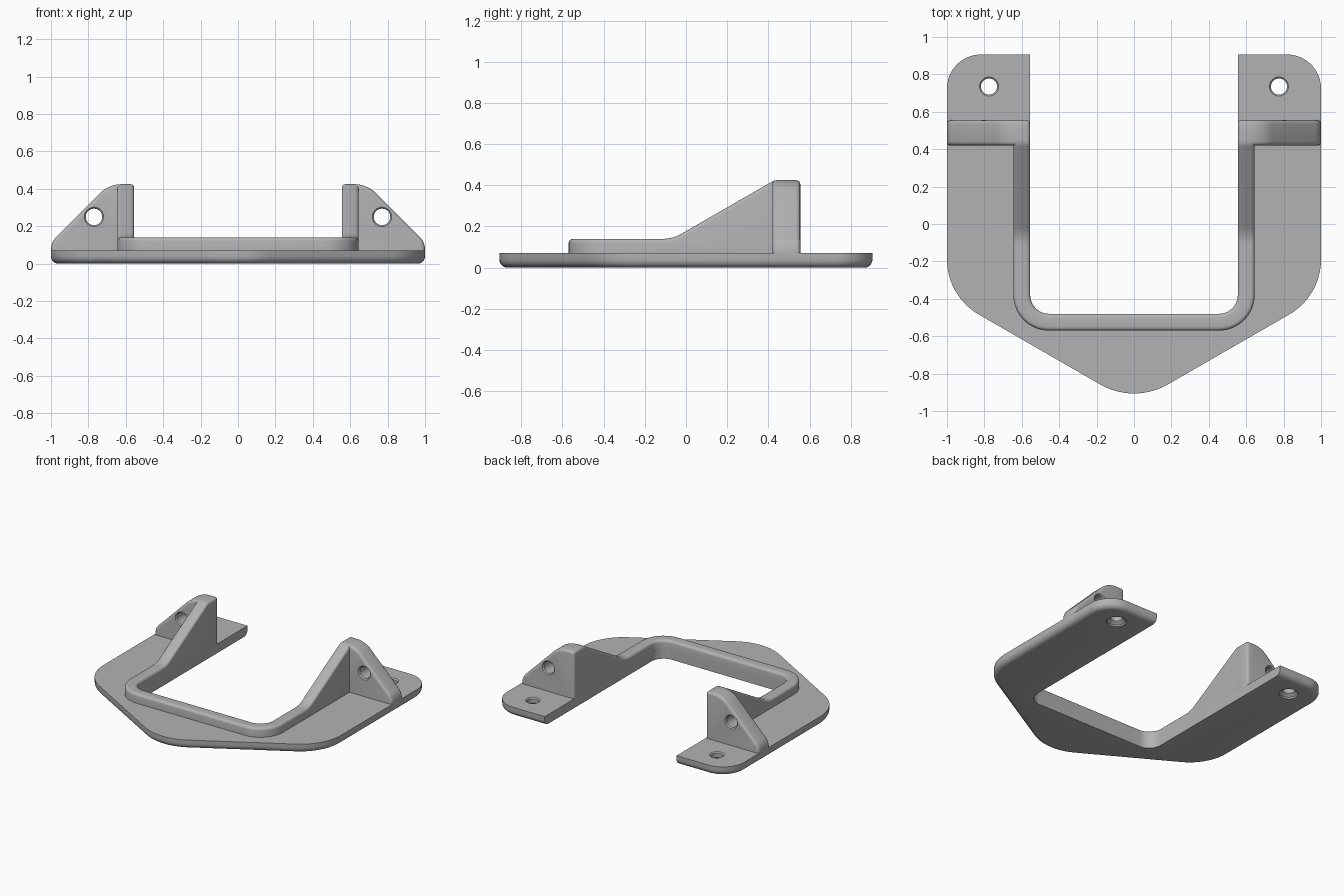
import bpy
import bmesh
import math
from mathutils import Vector, Matrix

if "Cube" in bpy.data.objects:
    bpy.data.objects.remove(bpy.data.objects["Cube"])

# Shared dimensions
PLATE = 0.07        # plate thickness
INNER = 0.555       # half width of the opening
RIM = 0.09          # rim wall thickness
LOW, HIGH = 0.14, 0.425
EDGE = 0.02         # small edge rounding

grey = bpy.data.materials.new("plain grey")
grey.use_nodes = True
grey.diffuse_color = (0.45, 0.45, 0.45, 1)
grey.node_tree.nodes["Principled BSDF"].inputs["Base Color"].default_value = grey.diffuse_color


def rounded(corners, steps=10):
    """Turn (x, y, radius) corners into a list of points with round corners."""
    out = []
    for i, (x, y, r) in enumerate(corners):
        p = Vector((x, y))
        if r == 0:
            out.append(p)
            continue
        u = (Vector(corners[i - 1][:2]) - p).normalized()
        v = (Vector(corners[(i + 1) % len(corners)][:2]) - p).normalized()
        half = u.angle(v) / 2
        centre = p + (u + v).normalized() * r / math.sin(half)
        a = p + u * r / math.tan(half) - centre
        b = p + v * r / math.tan(half) - centre
        out += [centre + a.lerp(b, k / steps).normalized() * r for k in range(steps + 1)]
    return out


def prism(points, place, depth):
    """Extrude a flat outline; place maps each 2D point to 3D."""
    bm = bmesh.new()
    face = bm.faces.new([bm.verts.new(place(p)) for p in points])
    ext = bmesh.ops.extrude_face_region(bm, geom=[face])
    moved = [g for g in ext["geom"] if isinstance(g, bmesh.types.BMVert)]
    bmesh.ops.translate(bm, verts=moved, vec=depth)
    bmesh.ops.recalc_face_normals(bm, faces=bm.faces)
    return bm


def make_object(name, bm):
    bmesh.ops.recalc_face_normals(bm, faces=bm.faces)
    mesh = bpy.data.meshes.new(name)
    bm.to_mesh(mesh)
    bm.free()
    mesh.materials.append(grey)
    obj = bpy.data.objects.new(name, mesh)
    bpy.context.collection.objects.link(obj)
    return obj


def hole_cutter(profile, places, turn):
    """Turned cutter from (radius, distance) rings, copied to each place."""
    bm = bmesh.new()
    n = 32
    for place in places:
        rings = []
        for r, d in profile:
            rings.append([bm.verts.new(Vector(place) + turn @ Vector(
                (r * math.cos(math.tau * k / n), r * math.sin(math.tau * k / n), d)))
                for k in range(n)])
        for a, b in zip(rings, rings[1:]):
            for k in range(n):
                bm.faces.new((a[k], a[(k + 1) % n], b[(k + 1) % n], b[k]))
        bm.faces.new(rings[0])
        bm.faces.new(rings[-1])
    cutter = make_object("hole_cutter", bm)
    cutter.hide_render = True
    return cutter


def cut_and_finish(obj, cutter=None, mirror=False):
    if cutter:
        mod = obj.modifiers.new("holes", "BOOLEAN")
        mod.operation = "DIFFERENCE"
        mod.solver = "EXACT"
        mod.object = cutter
    if mirror:
        obj.modifiers.new("other side", "MIRROR")
    graph = bpy.context.evaluated_depsgraph_get()
    mesh = bpy.data.meshes.new_from_object(obj.evaluated_get(graph))
    obj.modifiers.clear()
    obj.data = mesh
    if cutter:
        bpy.data.objects.remove(cutter)
    bpy.ops.object.select_all(action="DESELECT")
    obj.select_set(True)
    bpy.context.view_layer.objects.active = obj
    bpy.ops.object.shade_smooth_by_angle(angle=math.radians(30))


# Base plate: pointed front, two arms to the back, rounded lower outside edge
side = [(1, -0.386, 0.34), (1, 0.906, 0.18), (INNER, 0.906, 0), (INNER, -0.48, 0.1)]
outline = [(0, -0.962, 0.36)] + side + [(-x, y, r) for x, y, r in reversed(side)]
bm = prism(rounded(outline), lambda p: (p.x, p.y, 0), (0, 0, PLATE))


def on_outside(edge):
    mid = (edge.verts[0].co + edge.verts[1].co) / 2
    in_opening = abs(mid.x) < INNER + 0.001 and mid.y > -0.49
    return max(v.co.z for v in edge.verts) < 0.001 and not in_opening


bmesh.ops.bevel(bm, geom=[e for e in bm.edges if on_outside(e)], offset=0.04,
                segments=5, profile=0.5, affect="EDGES", clamp_overlap=False)
plate = make_object("base_plate", bm)
screw = [(0.068, -0.02), (0.068, 0.012), (0.043, 0.03), (0.043, 0.062), (0.051, PLATE), (0.051, 0.1)]
cut_and_finish(plate, hole_cutter(screw, [(s * 0.775, 0.735, 0) for s in (1, -1)],
                                  Matrix.Identity(3)))

# Rim wall: a round-topped section swept around the opening, rising at the back
rise = rounded([(-0.38, LOW, 0), (-0.065, LOW, 0.18), (0.43, HIGH, 0.06), (0.5, HIGH, 0)])
mid_x = INNER + RIM / 2
bend = 0.1 + RIM / 2
stations = [(mid_x, p.x, Vector((1, 0)), p.y) for p in reversed(rise)]
for k in range(1, 11):
    a = -math.pi / 2 * k / 10
    n = Vector((math.cos(a), math.sin(a)))
    stations.append((INNER - 0.1 + n.x * bend, -0.38 + n.y * bend, n, LOW))
stations += [(-x, y, Vector((-n.x, n.y)), h) for x, y, n, h in reversed(stations)]

bm = bmesh.new()
rows = []
for x, y, n, h in stations:
    half = RIM / 2
    section = [(half, PLATE)]
    for start, off in ((0, half - EDGE), (90, EDGE - half)):
        for k in range(5):
            a = math.radians(start + 22.5 * k)
            section.append((off + EDGE * math.cos(a), h - EDGE + EDGE * math.sin(a)))
    section.append((-half, PLATE))
    rows.append([bm.verts.new((x + n.x * w, y + n.y * w, z)) for w, z in section])
for a, b in zip(rows, rows[1:]):
    for k in range(len(a)):
        m = (k + 1) % len(a)
        bm.faces.new((a[k], a[m], b[m], b[k]))
bm.faces.new(rows[0])
bm.faces.new(rows[-1])
cut_and_finish(make_object("rim_wall", bm))

# Upright lugs: sloped gussets with a cross hole, one on each arm
FRONT, BACK = 0.42, 0.555
shape = [(INNER, PLATE, 0), (1, PLATE, 0), (1, 0.115, 0.1), (0.69, HIGH, 0.17), (INNER, HIGH, 0)]
bm = prism(rounded(shape), lambda p: (p.x, FRONT, p.y), (0, BACK - FRONT, 0))


def lug_edge(edge):
    a, b = (v.co for v in edge.verts)
    if max(a.z, b.z) < PLATE + 0.001:
        return False
    inner_top = max(a.x, b.x) < INNER + 0.001 and min(a.z, b.z) > HIGH - 0.001
    return abs(a.y - b.y) < 0.001 or inner_top


bmesh.ops.bevel(bm, geom=[e for e in bm.edges if lug_edge(e)], offset=EDGE,
                segments=4, profile=0.5, affect="EDGES", clamp_overlap=False)
lugs = make_object("upright_lugs", bm)
depth = BACK - FRONT
pin = [(0.052, -0.05), (0.052, 0), (0.044, 0.008), (0.044, depth - 0.008),
       (0.052, depth), (0.052, depth + 0.05)]
cut_and_finish(lugs, hole_cutter(pin, [(0.77, FRONT, 0.25)],
                                 Matrix.Rotation(-math.pi / 2, 3, "X")), mirror=True)
